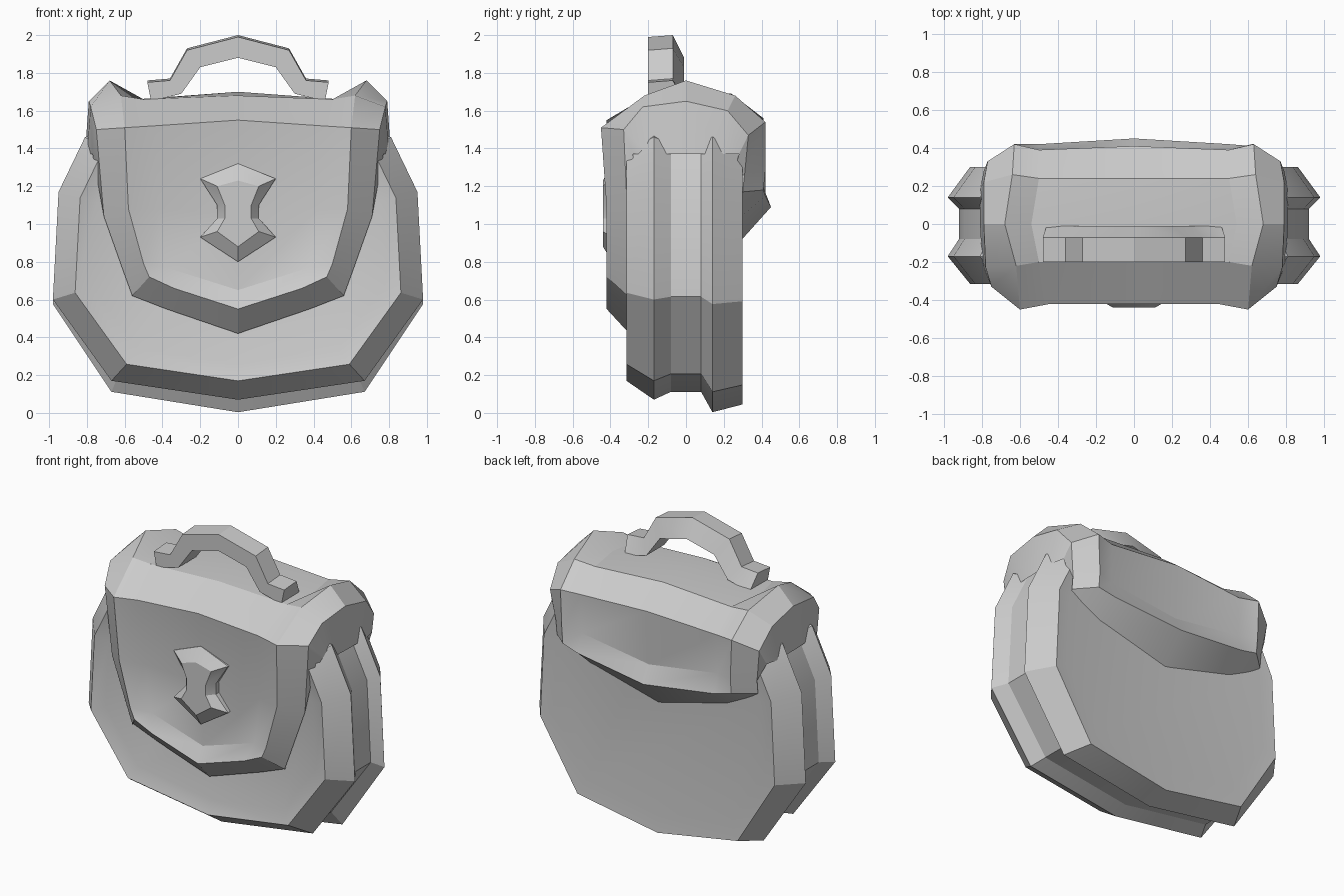
import bpy, bmesh, math

cube = bpy.data.objects.get("Cube")
if cube:
    bpy.data.objects.remove(cube, do_unlink=True)

COLOR = (0.6, 0.6, 0.6, 1)
grey = bpy.data.materials.new("plain_grey")
grey.use_nodes = True
grey.diffuse_color = COLOR
grey.node_tree.nodes["Principled BSDF"].inputs["Base Color"].default_value = COLOR


def finish(name, bm, angle=24):
    """Turn a bmesh into a named, shaded object."""
    bmesh.ops.remove_doubles(bm, verts=bm.verts, dist=0.0005)
    bmesh.ops.recalc_face_normals(bm, faces=bm.faces)
    mesh = bpy.data.meshes.new(name)
    bm.to_mesh(mesh)
    bm.free()
    mesh.materials.append(grey)
    obj = bpy.data.objects.new(name, mesh)
    bpy.context.collection.objects.link(obj)
    bpy.ops.object.select_all(action="DESELECT")
    obj.select_set(True)
    bpy.context.view_layer.objects.active = obj
    bpy.ops.object.shade_smooth_by_angle(angle=math.radians(angle))
    return obj


def full_outline(half):
    """Complete a half outline that starts and ends on the centre line."""
    return half + [(-x, z) for x, z in half[-2:0:-1]]


def loft(bm, rows, closed=False, caps=False):
    """Join rows of points with quads."""
    grid = [[bm.verts.new(p) for p in row] for row in rows]
    for a, b in zip(grid, grid[1:]):
        n = len(a)
        for i in range(n if closed else n - 1):
            j = (i + 1) % n
            bm.faces.new((a[i], a[j], b[j], b[i]))
    if caps:
        bm.faces.new(grid[0])
        bm.faces.new(grid[-1])


# Rounded bag body: two padded rims, a groove between them, sunken panels
outline = full_outline([(0, .07), (.67, .17), (.98, .6), (.95, 1.17),
                        (.81, 1.46), (.6, 1.54), (0, 1.54)])
MID = 0.9


def body_ring(y, sx, low):
    return [(x * sx, y, MID + (z - MID) * (low if z < MID else sx)) for x, z in outline]


bm = bmesh.new()
loft(bm, [body_ring(-.285, .79, .77),
          body_ring(-.315, .88, .88), body_ring(-.17, 1, 1),
          body_ring(-.08, .94, .95), body_ring(.08, .94, .95),
          body_ring(.14, 1, 1.08), body_ring(.3, .88, 1.03),
          body_ring(.29, .79, .88)], True, True)
finish("bag_body", bm)

# Flap folded over the top: each row runs from the centre line to the side edge
flap_rows = [
    [(0, -.3, .42), (.38, -.3, .55), (.56, -.3, .62), (.56, -.3, .62)],
    [(0, -.42, .55), (.34, -.42, .66), (.47, -.42, .72), (.56, -.31, .62)],
    [(0, -.37, .65), (.38, -.37, .77), (.5, -.42, .79), (.6, -.31, .73)],
    [(0, -.35, 1.05), (.42, -.37, 1.08), (.58, -.42, 1.08), (.71, -.31, 1.04)],
    [(0, -.42, 1.55), (.44, -.42, 1.52), (.6, -.45, 1.51), (.75, -.33, 1.5)],
    [(0, -.2, 1.68), (.5, -.2, 1.66), (.62, -.22, 1.68), (.78, -.23, 1.62)],
    [(0, 0, 1.7), (.54, 0, 1.66), (.68, 0, 1.76), (.79, 0, 1.65)],
    [(0, .24, 1.69), (.5, .24, 1.66), (.64, .26, 1.68), (.79, .22, 1.6)],
    [(0, .41, 1.56), (.5, .39, 1.53), (.63, .42, 1.54), (.77, .33, 1.47)],
    [(0, .39, 1.2), (.5, .38, 1.27), (.62, .42, 1.28), (.74, .31, 1.26)],
    [(0, .45, 1.09), (.5, .42, 1.15), (.62, .41, 1.18), (.74, .3, 1.17)],
    [(0, .28, .9), (.5, .28, 1.03), (.64, .28, 1.1), (.73, .28, 1.16)],
]
bm = bmesh.new()
rows = []
for row in flap_rows:
    x, y, z = row[-1]
    # over the top the ends drop to the body; elsewhere the edge is tucked in
    tuck = (x + .02, y * .85, 1.37) if z > 1.45 else (x * .94, y * .8, z)
    half = row + [tuck]
    rows.append([(-a, b, c) for a, b, c in half[:0:-1]] + half)
loft(bm, rows)
finish("top_flap", bm)

# Hourglass clasp with sloping sides
clasp = full_outline([(0, 1.32), (.2, 1.24), (.11, 1.1), (.11, 1.03), (.2, .93), (0, .8)])
face = full_outline([(0, 1.23), (.11, 1.2), (.07, 1.1), (.07, 1.03), (.11, .96), (0, .88)])
bm = bmesh.new()
loft(bm, [[(x, -.33, z) for x, z in clasp],
          [(x, -.39, z) for x, z in clasp],
          [(x, -.44, z) for x, z in face]], True, True)
finish("front_clasp", bm)

# Carry handle: a chamfered strap arched between two feet
top = [(.48, 1.76), (.36, 1.77), (.27, 1.93), (0, 2)]
under = [(.46, 1.65), (.3, 1.69), (.2, 1.83), (0, 1.88)]
sections = []
for (ox, oz), (ix, iz) in zip(top, under):
    sections.append([(ix, -.2, iz), (ox, -.2, oz - .01),
                     (ox, -.07, oz), (ix, -.01, iz)])
sections += [[(-x, y, z) for x, y, z in s] for s in sections[-2::-1]]
bm = bmesh.new()
loft(bm, sections, True, True)
finish("carry_handle", bm)
